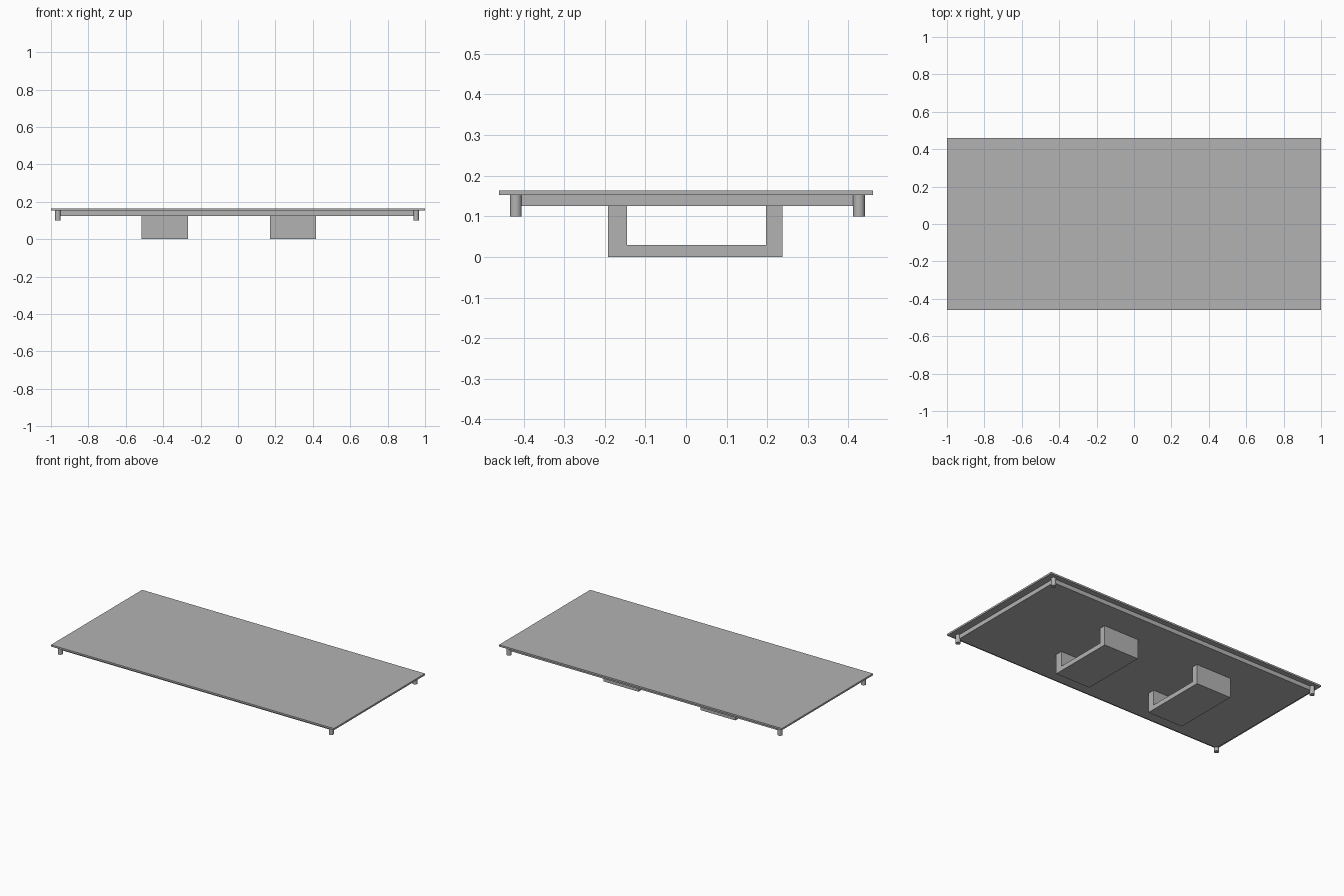
import bpy
import bmesh

cube = bpy.data.objects.get("Cube")
if cube:
    bpy.data.objects.remove(cube, do_unlink=True)

grey = bpy.data.materials.new("plain grey")
grey.use_nodes = True
colour = (0.45, 0.45, 0.45, 1)
grey.diffuse_color = colour
grey.node_tree.nodes["Principled BSDF"].inputs["Base Color"].default_value = colour


def finish(name, bm):
    bmesh.ops.recalc_face_normals(bm, faces=bm.faces)
    mesh = bpy.data.meshes.new(name)
    bm.to_mesh(mesh)
    bm.free()
    mesh.materials.append(grey)
    obj = bpy.data.objects.new(name, mesh)
    bpy.context.collection.objects.link(obj)
    return obj


def box(name, x, y, z):
    """Box from the (low, high) range on each axis."""
    bm = bmesh.new()
    bmesh.ops.create_cube(bm, size=1)
    for v in bm.verts:
        v.co = [r[0] if c < 0 else r[1] for c, r in zip(v.co, (x, y, z))]
    return finish(name, bm)


def extrude_x(name, profile, x0, x1):
    """Closed (y, z) profile extruded along x."""
    bm = bmesh.new()
    face = bm.faces.new([bm.verts.new((x0, y, z)) for y, z in profile])
    made = bmesh.ops.extrude_face_region(bm, geom=[face])["geom"]
    verts = [g for g in made if isinstance(g, bmesh.types.BMVert)]
    bmesh.ops.translate(bm, verts=verts, vec=(x1 - x0, 0, 0))
    return finish(name, bm)


# Thin top sheet and the slightly smaller panel beneath it
box("top_sheet", (-1, 1), (-0.46, 0.46), (0.152, 0.163))
box("under_panel", (-0.963, 0.953), (-0.419, 0.426), (0.125, 0.152))

# Round pegs on the panel corners
for side, x in (("right", -0.963), ("left", 0.953)):
    for end, y in (("front", -0.419), ("back", 0.426)):
        bm = bmesh.new()
        bmesh.ops.create_cone(bm, cap_ends=True, segments=32,
                              radius1=0.0145, radius2=0.0145, depth=0.052)
        bmesh.ops.translate(bm, verts=bm.verts, vec=(x, y, 0.126))
        peg = finish(f"{end}_{side}_peg", bm)
        bpy.ops.object.select_all(action="DESELECT")
        peg.select_set(True)
        bpy.context.view_layer.objects.active = peg
        bpy.ops.object.shade_smooth_by_angle()

# U-shaped brackets hanging under the panel
bracket = [(-0.192, 0.125), (-0.192, 0), (0.237, 0), (0.237, 0.125),
           (0.197, 0.125), (0.197, 0.029), (-0.145, 0.029), (-0.145, 0.125)]
extrude_x("right_bracket", bracket, -0.515, -0.268)
extrude_x("left_bracket", bracket, 0.17, 0.416)
